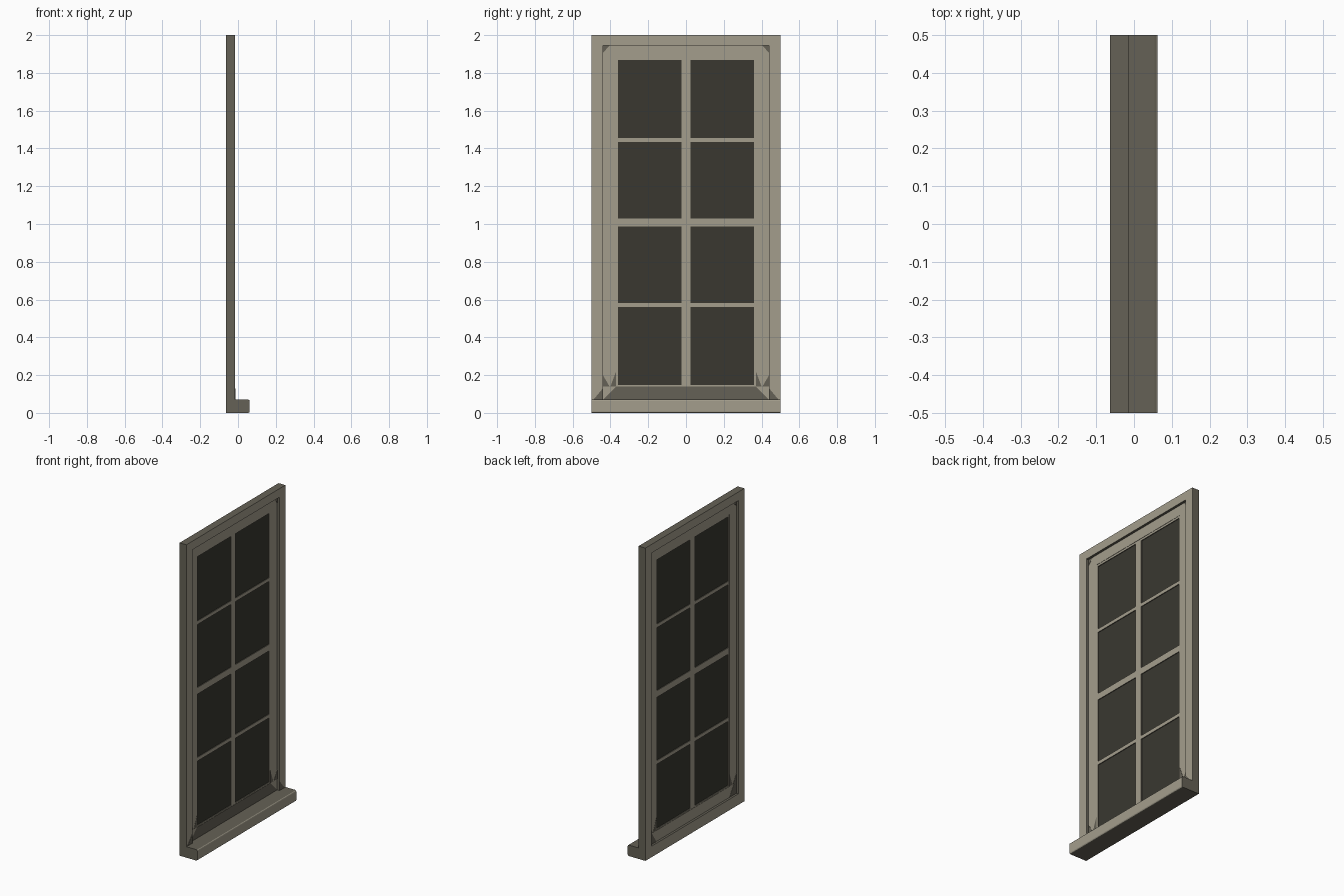
import bpy, bmesh

cube = bpy.data.objects.get("Cube")
if cube:
    bpy.data.objects.remove(cube, do_unlink=True)


def material(name, rgb):
    m = bpy.data.materials.new(name)
    m.use_nodes = True
    m.diffuse_color = (*rgb, 1)
    m.node_tree.nodes["Principled BSDF"].inputs["Base Color"].default_value = (*rgb, 1)
    return m


PAINT = material("beige_paint", (0.37, 0.34, 0.265))
GRIME = material("grimy_paint", (0.13, 0.12, 0.092))
GLASS = material("dark_glass", (0.041, 0.039, 0.030))


def finish(name, bm, mats, grimy=None):
    """Faces matching the grimy rule take the second material."""
    bmesh.ops.recalc_face_normals(bm, faces=bm.faces)
    bm.normal_update()
    if grimy:
        for f in bm.faces:
            f.material_index = int(grimy(f))
    mesh = bpy.data.meshes.new(name)
    bm.to_mesh(mesh)
    bm.free()
    for m in mats:
        mesh.materials.append(m)
    obj = bpy.data.objects.new(name, mesh)
    bpy.context.collection.objects.link(obj)
    return obj


def edge_on(f):
    return abs(f.normal.x) < 0.5


def box_mesh(x, y, z):
    bm = bmesh.new()
    bmesh.ops.create_cube(bm, size=1)
    for v in bm.verts:
        for i, (lo, hi) in enumerate((x, y, z)):
            v.co[i] = lo if v.co[i] < 0 else hi
    return bm


def ring(name, x, outer, inner, rule=edge_on):
    """Mitred rectangular frame; outer and inner are (half width, bottom, top)."""
    bm = bmesh.new()
    loops = []
    for px, (w, b, t) in ((x[0], outer), (x[1], outer), (x[1], inner), (x[0], inner)):
        loops.append([bm.verts.new((px, py, pz))
                      for py, pz in ((-w, b), (w, b), (w, t), (-w, t))])
    for i in range(4):
        a, b = loops[i], loops[(i + 1) % 4]
        for j in range(4):
            k = (j + 1) % 4
            bm.faces.new((a[j], a[k], b[k], b[j]))
    return finish(name, bm, (PAINT, GRIME), rule)


# Outer casing, sash and inner bead
OPENING = (0.44, 0.07, 1.945)
PANES = (0.37, 0.14, 1.88)
BEAD = (0.36, 0.148, 1.867)
FRAME_X = (-0.063, -0.015)
SASH_X = (-0.048, -0.031)
MUNTIN_X = (-0.046, -0.033)
ring("outer_frame", FRAME_X, (0.5, 0, 2), OPENING)
ring("sash_frame", SASH_X, OPENING, PANES,
     lambda f: edge_on(f) or (f.normal.x > 0 and f.calc_center_median().z < 0.15))
ring("glazing_bead", MUNTIN_X, PANES, BEAD)

# Projecting sill with eased front edges
bm = box_mesh((FRAME_X[1], 0.062), (-0.5, 0.5), (0, 0.07))
front_edges = [e for e in bm.edges
               if all(v.co.x > 0 for v in e.verts)
               and abs(e.verts[0].co.y - e.verts[1].co.y) > 0.5]
bmesh.ops.bevel(bm, geom=front_edges, offset=0.008, segments=3,
                profile=0.5, affect='EDGES')
finish("window_sill", bm, (PAINT, GRIME), lambda f: f.normal.x < 0.6)

# Glazing bars
w, bottom, top = BEAD
finish("vertical_muntin", box_mesh(MUNTIN_X, (-0.024, 0.024), (bottom, top)),
       (PAINT, GRIME), edge_on)
for name, lo, hi in (("lower_muntin", 0.56, 0.583),
                     ("meeting_rail", 0.988, 1.03),
                     ("upper_muntin", 1.433, 1.455)):
    for side, y in (("right", (-w, -0.024)), ("left", (0.024, w))):
        finish(f"{name}_{side}", box_mesh(MUNTIN_X, y, (lo, hi)),
               (PAINT, GRIME), edge_on)

# Glass
finish("glass_panes", box_mesh((-0.041, -0.038), (-w, w), (bottom, top)), (GLASS,))


# Grime gathered in the corners, as thin mirrored wedges
def grime(name, x, wedges):
    bm = bmesh.new()
    for side in (-1, 1):
        for tri in wedges:
            ends = [[bm.verts.new((px, side * y, z)) for y, z in tri] for px in x]
            bm.faces.new(ends[0])
            bm.faces.new(ends[1])
            for j in range(3):
                k = (j + 1) % 3
                bm.faces.new((ends[0][j], ends[0][k], ends[1][k], ends[1][j]))
    finish(name, bm, (GRIME,))


SASH_WEDGES = [
    ((0.44, 0.14), (0.44, 0.2), (0.405, 0.14)),
    ((0.37, 0.14), (0.37, 0.22), (0.4, 0.14)),
    ((0.44, 1.945), (0.44, 1.905), (0.405, 1.945)),
]
grime("sash_front_grime", (SASH_X[1], SASH_X[1] + 0.001), SASH_WEDGES)
grime("sash_back_grime", (SASH_X[0] - 0.001, SASH_X[0]),
      SASH_WEDGES + [((0.44, 0.07), (0.44, 0.18), (0.37, 0.07))])
grime("frame_grime", (FRAME_X[1], FRAME_X[1] + 0.001),
      [((0.44, 0.07), (0.44, 0.13), (0.49, 0.07))])
